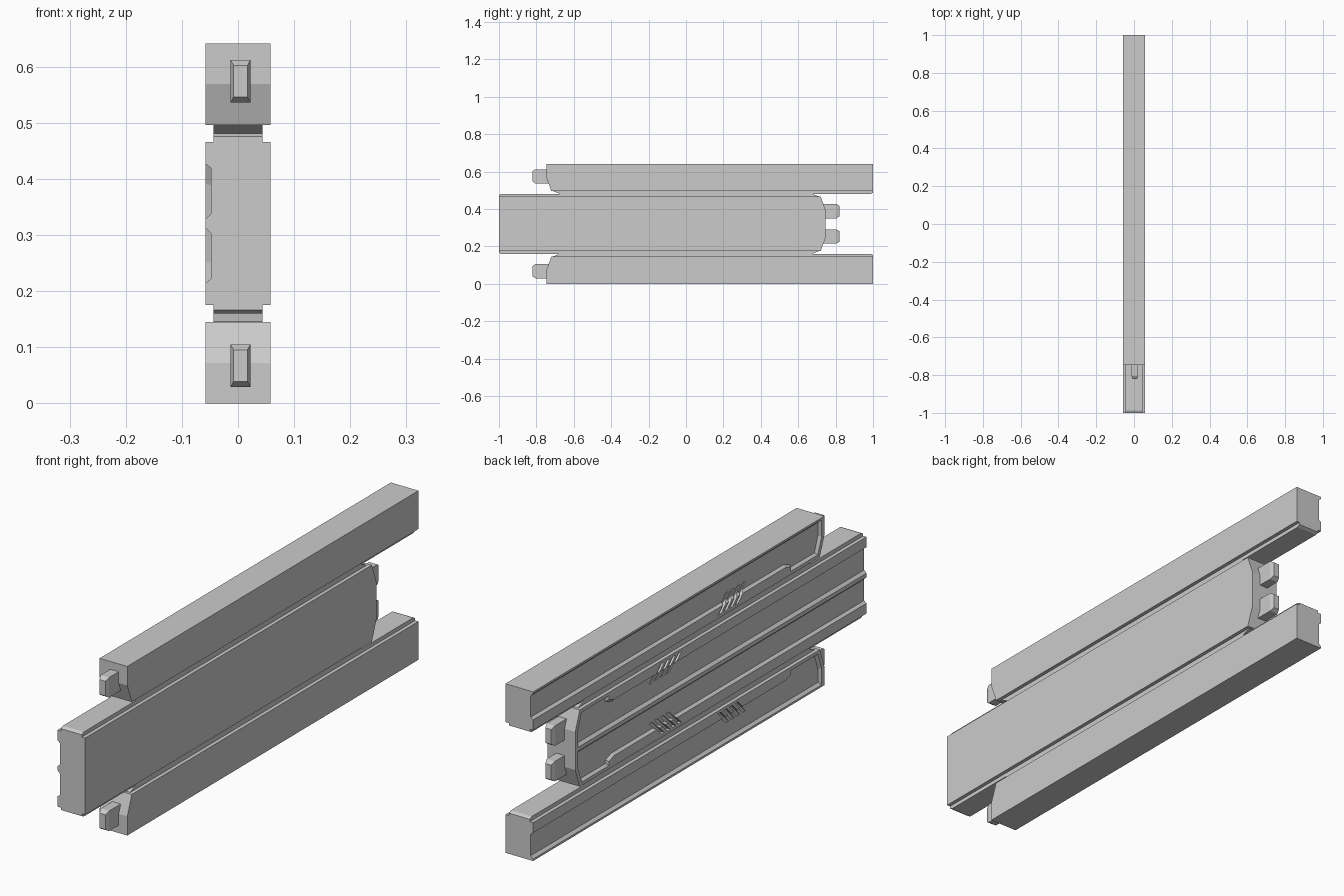
import bpy, bmesh
from mathutils import Matrix, Vector

if "Cube" in bpy.data.objects:
    bpy.data.objects.remove(bpy.data.objects["Cube"])

PIVOT = 0.481    # height of the sliding joint, one bar is drawn below it
MID = 0.3205     # height of the mirror plane


def loft(name, rings):
    """Closed solid through rings; each ring is (x, [(y, z), ...])."""
    bm = bmesh.new()
    loops = [[bm.verts.new((x, y, z)) for y, z in pts] for x, pts in rings]
    n = len(loops[0])
    for a, b in zip(loops, loops[1:]):
        for i in range(n):
            bm.faces.new((a[i], a[(i + 1) % n], b[(i + 1) % n], b[i]))
    bm.faces.new(loops[0])
    bm.faces.new(loops[-1])
    bmesh.ops.recalc_face_normals(bm, faces=bm.faces)
    me = bpy.data.meshes.new(name)
    bm.to_mesh(me)
    bm.free()
    ob = bpy.data.objects.new(name, me)
    bpy.context.collection.objects.link(ob)
    return ob


def prism(name, x0, x1, pts):
    return loft(name, [(x0, pts), (x1, pts)])


def cut(ob, cutters):
    """Apply boolean differences and drop the cutters."""
    for c in cutters:
        c.hide_render = True
        m = ob.modifiers.new("cut", 'BOOLEAN')
        m.operation, m.solver, m.object = 'DIFFERENCE', 'EXACT', c
    dg = bpy.context.evaluated_depsgraph_get()
    me = bpy.data.meshes.new_from_object(ob.evaluated_get(dg))
    ob.modifiers.clear()
    ob.data = me
    for c in cutters:
        bpy.data.objects.remove(c)


# Main bar, with one slanted end
bar = prism("bar", -0.058, 0.058,
            [(-1, MID), (0.747, MID), (0.747, 0.393), (0.72, 0.466), (-1, 0.466)])

# Recess on the left face, open at one end and wider near the slanted end
rim = [(-1.1, 0.328), (0.731, 0.328), (0.731, 0.391), (0.708, 0.453),
       (0.545, 0.453), (0.545, 0.438), (0.515, 0.427), (-1.1, 0.427)]
floor = [(-1.1, 0.338), (0.722, 0.338), (0.722, 0.389), (0.702, 0.445),
         (0.553, 0.445), (0.553, 0.432), (0.518, 0.419), (-1.1, 0.419)]
outer = [(2 * a - c, 2 * b - d) for (a, b), (c, d) in zip(rim, floor)]
recess = loft("recess_cutter", [(-0.068, outer), (-0.048, floor)])

# Slanted grip grooves across the rim
grooves = []
for i in range(4):
    y = 0.14 + 0.034 * i
    grooves.append(prism("groove_cutter", -0.07, -0.045,
                         [(y + 0.03, 0.395), (y + 0.048, 0.395),
                          (y - 0.012, 0.455), (y - 0.03, 0.455)]))
cut(bar, [recess] + grooves)

# Sliding rail on the joint side
rail = prism("rail", -0.044, 0.044,
             [(-1, 0.460), (0.71, 0.460), (0.71, 0.467), (0.675, PIVOT),
              (-0.988, PIVOT), (-1, 0.475)])


# Locking peg with a chamfered tip
def peg_ring(x, y1, z0, z1):
    return (x, [(0.735, z0), (y1, z0 + 0.01), (y1, z1 - 0.01), (0.735, z1)])


bm = bmesh.new()
bmesh.ops.create_cube(bm, size=1)
bmesh.ops.scale(bm, vec=(0.035, 0.07, 0.076), verts=bm.verts)
bmesh.ops.translate(bm, vec=(0.0045, 0.77, 0.388), verts=bm.verts)
tip = [f for f in bm.faces if f.normal.y > 0.9]
ext = bmesh.ops.extrude_face_region(bm, geom=tip)
tip_verts = [v for v in ext["geom"] if isinstance(v, bmesh.types.BMVert)]
bmesh.ops.delete(bm, geom=tip, context='FACES_ONLY')
for v in tip_verts:
    v.co.y += 0.015
    v.co.x = 0.0045 + (v.co.x - 0.0045) * 0.7
    v.co.z = 0.388 + (v.co.z - 0.388) * 0.74
bmesh.ops.recalc_face_normals(bm, faces=bm.faces)
me = bpy.data.meshes.new("peg")
bm.to_mesh(me)
bm.free()
peg = bpy.data.objects.new("peg", me)
bpy.context.collection.objects.link(peg)

# Four copies: upper centre half, upper bar turned about the joint, and mirrors
turn = (Matrix.Translation((0, 0, PIVOT)) @ Matrix.Diagonal((1, -1, -1, 1))
        @ Matrix.Translation((0, 0, -PIVOT)))
flip = (Matrix.Translation((0, 0, MID)) @ Matrix.Diagonal((1, 1, -1, 1))
        @ Matrix.Translation((0, 0, -MID)))
places = {"centre_lower": flip, "top": turn, "bottom": flip @ turn}
for ob in (bar, rail, peg):
    part = ob.name
    for place, mat in places.items():
        me = ob.data.copy()
        me.transform(mat)
        if mat.determinant() < 0:
            me.flip_normals()
        bpy.context.collection.objects.link(
            bpy.data.objects.new(place + "_" + part, me))
    ob.name = "centre_upper_" + part
